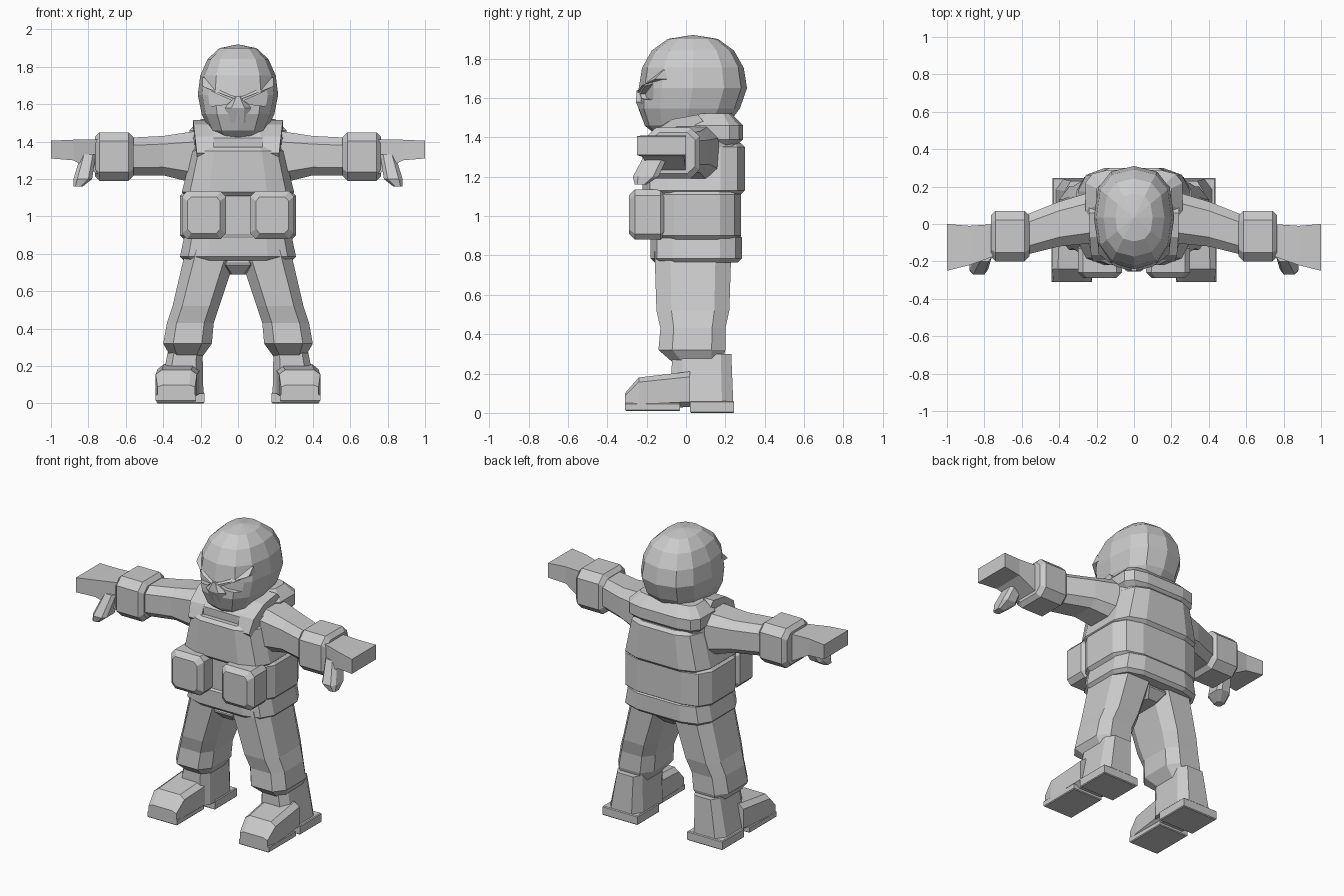
import bpy, bmesh
from math import cos, sin, pi, copysign

if "Cube" in bpy.data.objects:
    bpy.data.objects.remove(bpy.data.objects["Cube"])

grey = bpy.data.materials.new("plain_grey")
grey.use_nodes = True
shade = (.6, .6, .6, 1)
grey.diffuse_color = shade
grey.node_tree.nodes["Principled BSDF"].inputs["Base Color"].default_value = shade


def finish(name, bm, mirror=False):
    """Turn a bmesh into a flat shaded object, optionally paired across x."""
    bmesh.ops.recalc_face_normals(bm, faces=bm.faces)
    mesh = bpy.data.meshes.new(name)
    bm.to_mesh(mesh)
    bm.free()
    mesh.materials.append(grey)
    ob = bpy.data.objects.new(name, mesh)
    bpy.context.collection.objects.link(ob)
    if mirror:
        modifier = ob.modifiers.new("mirror", 'MIRROR')
        modifier.use_mirror_merge = False
    return ob


def skin(name, rings, mirror=False):
    """Join successive rings of points into one closed solid."""
    bm = bmesh.new()
    loops = [[bm.verts.new(point) for point in ring] for ring in rings]
    for lower, upper in zip(loops, loops[1:]):
        for i in range(len(lower)):
            bm.faces.new((lower[i - 1], lower[i], upper[i], upper[i - 1]))
    bm.faces.new(loops[0])
    bm.faces.new(loops[-1])
    return finish(name, bm, mirror)


def soften(value, power):
    return copysign(abs(value) ** power, value)


def loft(name, axis, stations, sides=8, square=.5, mirror=False):
    """Each station: place on the axis, then the limits of the other two axes."""
    angles = [2 * pi * (i + .5) / sides for i in range(sides)]
    reach = soften(cos(angles[0]), square)
    rings = []
    for place, left, right, low, high in stations:
        ring = []
        for angle in angles:
            u = soften(cos(angle), square) / reach
            v = soften(sin(angle), square) / reach
            point = [(left + right + u * (right - left)) / 2,
                     (low + high + v * (high - low)) / 2]
            point.insert("xyz".index(axis), place)
            ring.append(point)
        rings.append(ring)
    return skin(name, rings, mirror)


def slab(name, axis, low, high, rim=.02, taper=1, sides=8, square=.5, mirror=False):
    """Rounded block with chamfered ends, its far end narrowed by taper."""
    k = "xyz".index(axis)
    a, b = [i for i in range(3) if i != k]
    middle = (low[a] + high[a]) / 2
    half = (high[a] - low[a]) / 2
    stations = []
    for place, inset, scale in ((low[k], rim, 1), (low[k] + rim, 0, 1),
                                (high[k] - rim, 0, taper), (high[k], rim, taper)):
        width = half * scale - inset
        stations.append((place, middle - width, middle + width,
                         low[b] + inset, high[b] - inset))
    return loft(name, axis, stations, sides, square, mirror)


# Hooded head: a squarish ball whose jaw narrows and juts forward
bm = bmesh.new()
bmesh.ops.create_uvsphere(bm, u_segments=12, v_segments=8, radius=1)
for vert in bm.verts:
    x, y, z = vert.co
    jaw = max(0, -z)
    vert.co = (.215 * soften(x, .8) * (1 - .1 * jaw),
               .035 + .275 * soften(y, .8) - .05 * jaw,
               1.65 + .27 * z)
head = finish("head", bm)

# Slanted eye openings cut into the head
eye_outline = [(.035, 1.62), (.19, 1.69), (.215, 1.64), (.14, 1.59), (.06, 1.6)]
for side in (1, -1):
    cutter = skin("eye_cutter", [[(side * x, depth + x * .35, z) for x, z in eye_outline]
                                 for depth in (-.4, -.22)])
    cutter.hide_render = True
    cut = head.modifiers.new("eye_cut", 'BOOLEAN')
    cut.operation = 'DIFFERENCE'
    cut.object = cutter
    bpy.context.view_layer.objects.active = head
    bpy.ops.object.modifier_apply(modifier=cut.name)
    bpy.data.objects.remove(cutter)

# Brows sweeping up and back, and the nose ridge between the eyes
brow = []
for t in (0, .5, 1):
    x, y, z = .01 + .18 * t, -.25 + .09 * t * t, 1.625 + .07 * t
    brow.append([(x, y, z), (x, y + .05, z + .05), (x, y + .07, z)])
skin("brow", brow, mirror=True)
loft("nose", "z", [(1.5, -.06, .06, -.22, -.15), (1.58, -.07, .07, -.255, -.15),
                   (1.64, -.02, .02, -.25, -.15)], square=.8)

# Torso, vest, belt and jacket hem
slab("shirt", "z", (-.25, -.17, 1.1), (.25, .27, 1.48), rim=.06, sides=12)
slab("vest", "z", (-.3, -.22, 1.11), (.3, .3, 1.37), taper=.82, sides=12)
slab("vest_upper_back", "z", (-.26, 0, 1.33), (.26, .29, 1.52), rim=.06, sides=12)
slab("belt", "z", (-.31, -.17, .88), (.31, .28, 1.13), sides=12)
slab("hem", "z", (-.31, -.18, .765), (.31, .285, .91), taper=.93, sides=12)

# Shoulder straps arching from the chest over the shoulders
strap = []
for step in range(4):
    turn = step * pi / 6
    y, z = .06 - .26 * cos(turn), 1.34 + .175 * sin(turn)
    inner, outer = .13, .22 + .02 * sin(turn)
    strap.append([(inner, y, z), (outer, y, z),
                  (outer, y + .05, z - .06), (inner, y + .05, z - .06)])
skin("shoulder_strap", strap, mirror=True)

# Belt pouches
slab("pouch", "y", (.065, -.29, .88), (.3, -.1, 1.135), rim=.03, square=.3, mirror=True)

# Arms, cuffs, hands and thumbs
loft("arm", "x", [(.2, -.1, .18, 1.17, 1.46), (.4, -.12, .12, 1.22, 1.43),
                  (.6, -.17, .04, 1.22, 1.42)], square=.6, mirror=True)
slab("cuff", "x", (.56, -.2, 1.19), (.765, .07, 1.45), rim=.025, mirror=True)
loft("hand", "x", [(.74, -.17, 0, 1.22, 1.41), (.88, -.22, -.01, 1.3, 1.41),
                   (1, -.25, 0, 1.31, 1.405)], sides=4, mirror=True)
loft("thumb", "z", [(1.16, .83, .88, -.26, -.2), (1.2, .78, .88, -.27, -.14),
                    (1.33, .76, .84, -.2, -.08)], square=.6, mirror=True)

# Trousers
slab("crotch", "z", (-.1, -.15, .69), (.1, .22, .8), rim=.05)
loft("trouser_leg", "z", [(.25, .19, .36, -.06, .18), (.32, .14, .4, -.14, .2),
                          (.43, .13, .38, -.13, .2), (.52, .1, .35, -.15, .22),
                          (.82, 0, .28, -.16, .23)], square=.6, mirror=True)

# Boots: ankle shaft, shaped foot, sole and heel
loft("boot_shaft", "z", [(.05, .185, .42, -.08, .24), (.3, .19, .37, -.07, .23)],
     mirror=True)
loft("boot_foot", "y", [(-.31, .23, .43, .02, .1), (-.24, .22, .44, .02, .18),
                        (.02, .2, .43, .03, .21)], square=.4, mirror=True)
slab("boot_sole", "z", (.225, -.31, .01), (.44, -.03, .05), rim=.005, sides=4, mirror=True)
slab("boot_heel", "z", (.18, .02, 0), (.435, .245, .06), rim=.005, sides=4, mirror=True)
